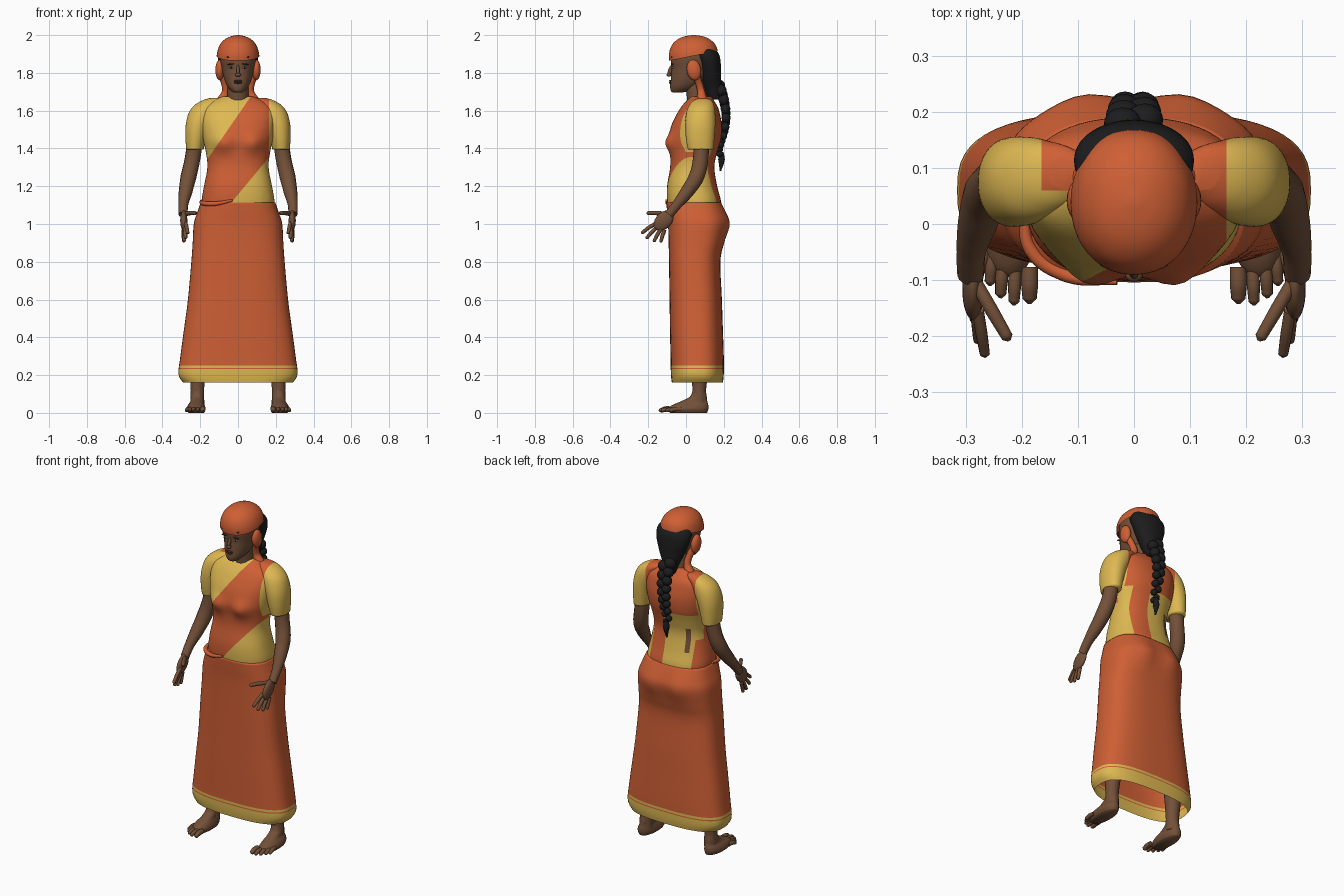
import bpy, bmesh, math
from mathutils import Vector, Matrix

cube = bpy.data.objects.get("Cube")
if cube:
    bpy.data.objects.remove(cube)


def material(name, r, g, b):
    m = bpy.data.materials.new(name)
    m.use_nodes = True
    m.diffuse_color = (r, g, b, 1)
    bsdf = m.node_tree.nodes["Principled BSDF"]
    bsdf.inputs["Base Color"].default_value = (r, g, b, 1)
    bsdf.inputs["Roughness"].default_value = 0.8
    return m


orange = material("orange cloth", 0.62, 0.115, 0.035)
yellow = material("yellow cloth", 0.73, 0.48, 0.085)
skin = material("brown skin", 0.17, 0.08, 0.04)
black = material("black hair", 0.012, 0.012, 0.013)
dark = material("dark brown", 0.07, 0.03, 0.018)
white = material("eye white", 0.4, 0.36, 0.32)


def finish(bm, name, mats, rule=None):
    bmesh.ops.recalc_face_normals(bm, faces=bm.faces)
    for f in bm.faces:
        f.smooth = True
        if rule:
            f.material_index = rule(f.calc_center_median())
    mesh = bpy.data.meshes.new(name)
    bm.to_mesh(mesh)
    bm.free()
    for m in mats:
        mesh.materials.append(m)
    obj = bpy.data.objects.new(name, mesh)
    bpy.context.collection.objects.link(obj)
    return obj


def smooth_rows(rows, steps):
    """Catmull-Rom interpolation between section rows."""
    out = []
    for i in range(len(rows) - 1):
        a, b = rows[max(i - 1, 0)], rows[i]
        c, d = rows[i + 1], rows[min(i + 2, len(rows) - 1)]
        for k in range(steps):
            t = k / steps
            out.append([q + t / 2 * (r - p + t * (2*p - 5*q + 4*r - s + t * (3*q - p - 3*r + s)))
                        for p, q, r, s in zip(a, b, c, d)])
    return out + [list(rows[-1])]


def loft(name, rows, mats, rule=None, power=2.3, side=0, cuts=(), bumps=(),
         bottom=True, trim=None, steps=5, segs=56):
    """Rows: z, x range, front y, back y. Side 0 takes z, half width, front y, back y."""
    bm = bmesh.new()
    if side == 0:
        rows = [(z, -w, w, f, b) for z, w, f, b in rows]
    rings = []
    for z, x0, x1, y0, y1 in smooth_rows(rows, steps):
        ring = []
        for k in range(segs):
            a = math.tau * k / segs
            c, s = math.cos(a), math.sin(a)
            x = (x0 + x1 + (x1 - x0) * math.copysign(abs(c) ** (2 / power), c)) / 2
            y = (y0 + y1 + (y1 - y0) * math.copysign(abs(s) ** (2 / power), s)) / 2
            for bx, bz, amount, wide, tall in bumps:
                if s * amount > 0:
                    y += amount * abs(s) * math.exp(-((abs(x) - bx) / wide) ** 2 - ((z - bz) / tall) ** 2)
            ring.append(bm.verts.new((x * (side or 1), y, z)))
        rings.append(ring)
    for lo, hi in zip(rings, rings[1:]):
        for k in range(segs):
            j = (k + 1) % segs
            bm.faces.new((lo[k], lo[j], hi[j], hi[k]))
    bm.faces.new(rings[-1])
    if bottom:
        bm.faces.new(rings[0])
    for point, normal in cuts:
        bmesh.ops.bisect_plane(bm, geom=bm.verts[:] + bm.edges[:] + bm.faces[:], dist=1e-5,
                               plane_co=point, plane_no=normal)
    if trim:
        bmesh.ops.bisect_plane(bm, geom=bm.verts[:] + bm.edges[:] + bm.faces[:],
                               plane_co=trim[0], plane_no=trim[1], clear_inner=True)
    return finish(bm, name, mats, rule)


def ball(name, at, radii, mat, tilt=0, roll=0):
    bm = bmesh.new()
    m = (Matrix.Translation(at) @ Matrix.Rotation(tilt, 4, 'X') @ Matrix.Rotation(roll, 4, 'Y')
         @ Matrix.Diagonal((*radii, 1)))
    bmesh.ops.create_uvsphere(bm, u_segments=20, v_segments=12, radius=1, matrix=m)
    return finish(bm, name, [mat])


def tube(name, points, mat, side=1):
    """Points: x, y, z, radius."""
    curve = bpy.data.curves.new(name, 'CURVE')
    curve.dimensions = '3D'
    curve.bevel_depth = 1
    curve.bevel_resolution = 5
    curve.resolution_u = 6
    curve.use_fill_caps = True
    sp = curve.splines.new('BEZIER')
    sp.bezier_points.add(len(points) - 1)
    for p, (x, y, z, r) in zip(sp.bezier_points, points):
        p.co = (x * side, y, z)
        p.radius = r
        p.handle_left_type = p.handle_right_type = 'AUTO'
    curve.materials.append(mat)
    obj = bpy.data.objects.new(name, curve)
    bpy.context.collection.objects.link(obj)
    return obj


def digit(name, base, tip, r, mat, side):
    """Finger or toe with a rounded tip."""
    a, b = Vector(base), Vector(tip)
    mid = a.lerp(b, 0.5) + Vector((0, 0, 0.004))
    end = b - (b - a).normalized() * r * 0.6
    tube(name, [(*a, r), (*mid, r), (*end, r * 0.85), (*b, r * 0.25)], mat, side)


# Skirt with striped hem
def hem(c):
    return int(c.z < 0.232 or 0.238 < c.z < 0.252)


loft("skirt", [(.16, .29, -.075, .195), (.205, .315, -.08, .2), (.3, .305, -.082, .2),
               (.45, .285, -.085, .195), (.6, .265, -.087, .19), (.8, .247, -.09, .182),
               (.9, .24, -.092, .2), (1, .234, -.095, .217), (1.06, .216, -.1, .205),
               (1.115, .197, -.104, .185)],
     [orange, yellow], hem, power=2.8, bottom=False, bumps=[(.09, 1, .018, .07, .08)],
     cuts=[((0, 0, z), (0, 0, 1)) for z in (.232, .238, .252)])

# Blouse with a diagonal sash, painted by region
TOP_CO, TOP_NO = Vector((.03, 0, 1.62)), Vector((.26, 0, -.18))
LOW_CO, LOW_NO = Vector((-.03, 0, 1.12)), Vector((.24, 0, -.2))


def drape(c):
    if abs(c.x) > .165 and c.z > 1.38:
        return 1
    if c.y < .06:
        return 0 if (c - TOP_CO).dot(TOP_NO) > 0 and (c - LOW_CO).dot(LOW_NO) < 0 else 1
    if -.12 < c.x < -.095 and 1.2 < c.z < 1.34:
        return 2
    if c.z > 1.43 or .03 < c.x < .13 or (c.x < -.14 and c.z < 1.27):
        return 0
    return 1


cuts = [(TOP_CO, TOP_NO), (LOW_CO, LOW_NO), ((0, .06, 0), (0, 1, 0))]
cuts += [((x, 0, 0), (1, 0, 0)) for x in (-.165, -.14, -.12, -.095, .03, .13, .165)]
cuts += [((0, 0, z), (0, 0, 1)) for z in (1.2, 1.27, 1.34, 1.38, 1.43)]
cloth = [orange, yellow, skin]
loft("blouse_and_sash", [(1.06, .185, -.09, .18), (1.12, .193, -.1, .185), (1.2, .18, -.1, .165),
                         (1.3, .162, -.084, .15), (1.38, .17, -.084, .165), (1.45, .185, -.09, .185),
                         (1.52, .195, -.078, .19), (1.58, .198, -.05, .18), (1.62, .185, -.025, .168),
                         (1.65, .14, 0, .15), (1.675, .085, .03, .135)],
     cloth, drape, power=2.4, cuts=cuts, bumps=[(.085, 1.425, -.03, .055, .05)])
tube("sash_hem", [(-.195, .03, 1.12, .008), (-.185, -.045, 1.11, .012), (-.12, -.092, 1.108, .012),
                  (-.03, -.103, 1.125, .006)], orange)

for side, label in ((1, "left"), (-1, "right")):
    # Sleeve and arm
    loft(label + "_sleeve", [(1.395, .182, .274, .01, .145), (1.45, .17, .278, 0, .15),
                             (1.52, .15, .277, -.005, .155), (1.58, .12, .264, 0, .155),
                             (1.62, .1, .24, .012, .15), (1.65, .08, .198, .035, .14),
                             (1.667, .08, .15, .06, .12)],
         cloth, drape, side=side, cuts=cuts, power=2.1)
    tube(label + "_arm", [(.228, .08, 1.45, .042), (.24, .078, 1.35, .041), (.262, .055, 1.25, .042),
                          (.278, .005, 1.17, .036), (.29, -.05, 1.1, .026), (.291, -.09, 1.05, .024)],
         skin, side)
    # Hand
    ball(label + "_palm", (.287 * side, -.118, 1.018), (.019, .043, .062), skin, tilt=-.75)
    digit(label + "_thumb", (.285, -.1, 1.05), (.222, -.208, 1.058), .012, skin, side)
    for n, (x, y, z) in enumerate([(.265, -.237, .95), (.277, -.212, .922),
                                   (.284, -.172, .905), (.287, -.135, .902)]):
        digit(f"{label}_finger_{n}", (.278 + n * .004, -.155 + n * .014, 1.005 - n * .012),
              (x, y, z), .0105, skin, side)
    # Leg and foot
    tube(label + "_leg", [(.2, .075, .5, .055), (.213, .075, .25, .046), (.215, .07, .12, .036),
                          (.215, .07, .04, .038)], skin, side)
    loft(label + "_foot", [(0, .18, .262, -.085, .112), (.02, .172, .272, -.095, .118),
                           (.04, .176, .266, -.075, .118), (.06, .183, .253, -.03, .113),
                           (.085, .183, .25, .02, .11), (.12, .185, .246, .035, .104)],
         [skin], side=side, power=2.2, segs=32)
    for n, (x, y) in enumerate([(.186, -.142), (.214, -.145), (.238, -.132), (.257, -.11), (.272, -.09)]):
        digit(f"{label}_toe_{n}", (x - .002 * n, y + .065, .02), (x, y, .012),
              .015 if n == 0 else .0115, skin, side)
    # Scarf over the ear and beside the neck
    ball(label + "_ear_cover", (.097 * side, .042, 1.815), (.023, .038, .055), orange, tilt=.15)
    tube(label + "_neck_drape", [(.092, .05, 1.8, .02), (.07, .07, 1.74, .018), (.066, .08, 1.7, .02),
                                 (.085, .085, 1.65, .03)], orange, side)
    # Eye and brow
    ball(label + "_eye", (.036 * side, -.069, 1.828), (.013, .007, .005), white)
    ball(label + "_iris", (.036 * side, -.073, 1.828), (.005, .004, .005), black)
    ball(label + "_brow", (.038 * side, -.073, 1.846), (.021, .006, .004), dark, roll=.12 * side)

# Neck, head and face
tube("neck", [(0, .07, 1.6, .065), (0, .06, 1.67, .056), (0, .045, 1.78, .055)], skin)
loft("head", [(1.695, .02, -.068, -.03), (1.705, .036, -.08, .02), (1.73, .057, -.084, .07),
              (1.77, .074, -.08, .11), (1.82, .085, -.077, .14), (1.87, .094, -.08, .15),
              (1.92, .09, -.07, .14), (1.96, .05, -.03, .1)], [skin], power=2.1)
ball("nose_bridge", (0, -.083, 1.812), (.009, .012, .032), skin, tilt=-.3)
ball("nose_tip", (0, -.09, 1.79), (.016, .013, .01), skin)
ball("upper_lip", (0, -.082, 1.758), (.024, .008, .005), dark)
ball("lower_lip", (0, -.081, 1.748), (.02, .009, .006), dark)

# Head scarf cap
cap = loft("head_scarf", [(1.8, .108, -.08, .155), (1.85, .112, -.087, .165), (1.9, .112, -.09, .17),
                          (1.945, .098, -.076, .158), (1.975, .073, -.048, .13),
                          (1.992, .042, -.012, .095), (2, .01, .03, .05)],
           [orange], power=2.1, bottom=False, trim=((0, 0, 1.882), (0, -.2, 1)))

# Hair and braid
ball("fringe", (0, -.07, 1.884), (.062, .016, .02), black)
loft("back_hair", [(1.66, .03, .12, .19), (1.72, .05, .09, .188), (1.78, .078, .075, .186),
                   (1.85, .102, .06, .184), (1.9, .105, .04, .174), (1.94, .08, .05, .14)],
     [black], power=2.1)
count = 16
for n in range(count):
    t = n / (count - 1)
    sway = 1 if n % 2 else -1
    y = .178 + .034 * math.sin(math.pi * min(t * 1.1, 1))
    size = 1 - .5 * t
    ball(f"braid_strand_{n}", (sway * .02 * size, y, 1.73 - .36 * t),
         (.034 * size, .026 * size + .004, .033 * size), black, roll=.6 * sway)
tube("braid_tail", [(0, .185, 1.38, .014), (0, .188, 1.34, .018), (0, .182, 1.28, .004)], black)
